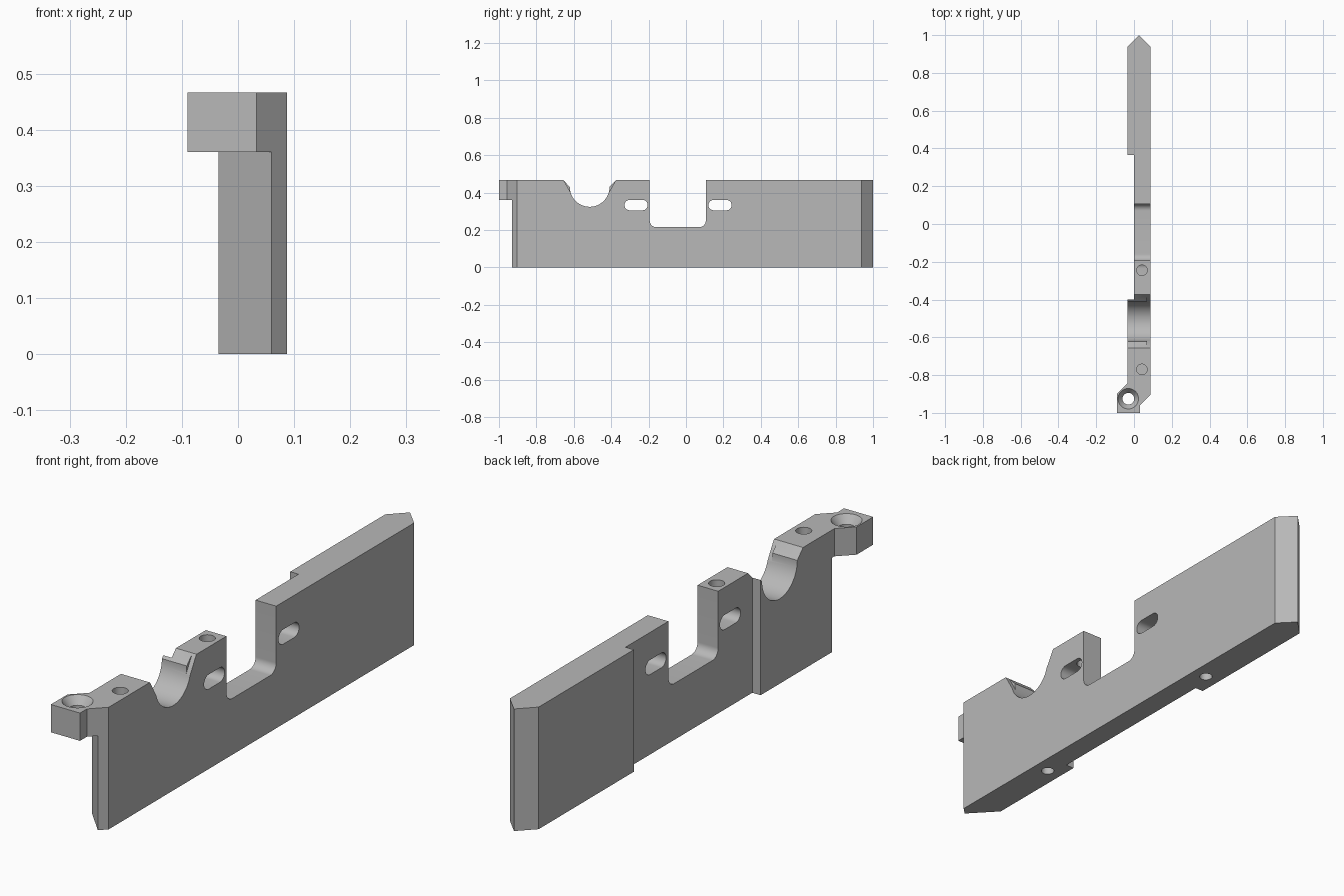
import bpy, bmesh, math
from mathutils import Vector

cube = bpy.data.objects.get("Cube")
if cube:
    bpy.data.objects.remove(cube)

HEIGHT = 0.466
TOP = HEIGHT + 0.02

grey = bpy.data.materials.new("plain_grey")
grey.use_nodes = True
colour = (0.48, 0.48, 0.48, 1)
grey.diffuse_color = colour
grey.node_tree.nodes["Principled BSDF"].inputs["Base Color"].default_value = colour


def prism(name, profile, axis, start, end):
    """Extrude a 2D profile along x (profile in y, z) or z (profile in x, y)."""
    bm = bmesh.new()
    place = (lambda u, v: (start, u, v)) if axis == "x" else (lambda u, v: (u, v, start))
    face = bm.faces.new([bm.verts.new(place(u, v)) for u, v in profile])
    step = Vector((end - start, 0, 0)) if axis == "x" else Vector((0, 0, end - start))
    made = bmesh.ops.extrude_face_region(bm, geom=[face])["geom"]
    bmesh.ops.translate(bm, vec=step, verts=[g for g in made if isinstance(g, bmesh.types.BMVert)])
    bmesh.ops.recalc_face_normals(bm, faces=bm.faces)
    mesh = bpy.data.meshes.new(name)
    bm.to_mesh(mesh)
    bm.free()
    mesh.materials.append(grey)
    obj = bpy.data.objects.new(name, mesh)
    bpy.context.collection.objects.link(obj)
    return obj


def cone(name, x, y, z0, z1, r0, r1):
    bm = bmesh.new()
    bmesh.ops.create_cone(bm, cap_ends=True, segments=40, radius1=r0, radius2=r1, depth=z1 - z0)
    bmesh.ops.translate(bm, vec=(x, y, (z0 + z1) / 2), verts=bm.verts)
    mesh = bpy.data.meshes.new(name)
    bm.to_mesh(mesh)
    bm.free()
    mesh.materials.append(grey)
    obj = bpy.data.objects.new(name, mesh)
    bpy.context.collection.objects.link(obj)
    return obj


def arc(cu, cv, r, a0, a1, n=12):
    angles = [math.radians(a0 + (a1 - a0) * i / n) for i in range(n + 1)]
    return [(cu + r * math.cos(a), cv + r * math.sin(a)) for a in angles]


# Plate with pointed back end and offset front ear, as one plan outline
plate = prism("mounting_plate", [
    (0.087, -0.904), (0.087, 0.938), (0.026, 1.0), (-0.035, 0.938), (-0.035, 0.365),
    (0, 0.365), (0, -0.40), (-0.035, -0.40), (-0.035, -0.845), (-0.09, -0.90),
    (-0.09, -1.0), (0.033, -1.0), (0.033, -0.958)], "z", 0, HEIGHT)

cutters = []
# Slanted space below the ear
cutters.append(prism("ear_undercut", [
    (0.10, -0.9735), (-0.10, -0.761), (-0.3, -1.0), (0, -1.3)], "z", -0.1, 0.36))

# Rectangular notch with rounded bottom corners
cutters.append(prism("square_notch", [(-0.194, TOP)]
    + arc(-0.159, 0.25, 0.035, 180, 270) + arc(0.071, 0.25, 0.035, 270, 360)
    + [(0.106, TOP)], "x", -0.2, 0.2))

# Round saddle with bevelled lips
cutters.append(prism("round_saddle", [(-0.675, TOP)]
    + arc(-0.515, 0.43, 0.106, 180, 360, 40) + [(-0.355, TOP)], "x", -0.2, 0.2))
cutters.append(prism("saddle_side_relief", [
    (-0.666, TOP), (-0.614, 0.395), (-0.416, 0.395), (-0.364, TOP)], "x", 0.07, 0.2))

# Slots on both sides of the notch
for y in (-0.267, 0.182):
    cutters.append(prism("cross_slot", arc(y - 0.034, 0.333, 0.028, 90, 270)
                         + arc(y + 0.034, 0.333, 0.028, -90, 90), "x", -0.2, 0.2))

# Screw holes from above and below
for y in (-0.245, -0.77):
    cutters.append(cone("top_hole", 0.042, y, HEIGHT - 0.13, TOP, 0.028, 0.028))
for y in (-0.48, 0.456):
    cutters.append(cone("bottom_hole", 0.026, y, -0.02, 0.13, 0.024, 0.024))

# Countersunk hole in the ear
cutters.append(cone("ear_hole", -0.03, -0.925, 0.3, TOP, 0.031, 0.031))
cutters.append(cone("ear_countersink", -0.03, -0.925, HEIGHT - 0.03, HEIGHT + 0.001, 0.031, 0.055))

bpy.context.view_layer.objects.active = plate
for cutter in cutters:
    mod = plate.modifiers.new(cutter.name, "BOOLEAN")
    mod.operation = "DIFFERENCE"
    mod.solver = "EXACT"
    mod.object = cutter
    bpy.ops.object.modifier_apply(modifier=mod.name)
for cutter in cutters:
    bpy.data.objects.remove(cutter)

bpy.ops.object.select_all(action="DESELECT")
plate.select_set(True)
bpy.ops.object.shade_smooth_by_angle(angle=math.radians(25))
